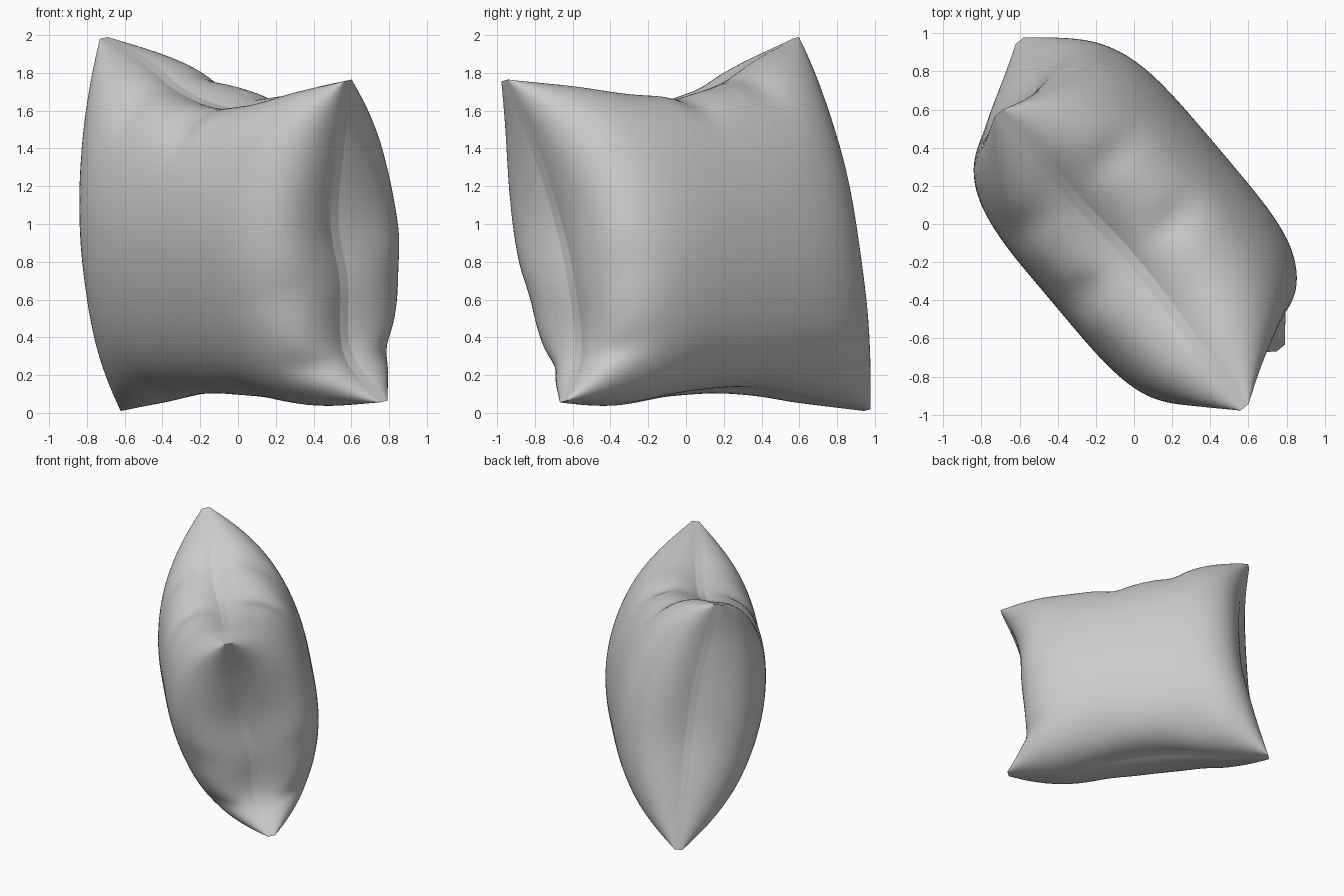
import bpy, bmesh, math
from mathutils import Vector

cube = bpy.data.objects.get("Cube")
if cube:
    bpy.data.objects.remove(cube, do_unlink=True)

# Seam corners
TL, TR = Vector((-.71, .58, 1.985)), Vector((.58, -.96, 1.76))
BL, BR = Vector((-.6, .96, .015)), Vector((.77, -.65, .06))


def path(start, middle, end):
    """Evenly spaced control points of one seam edge."""
    return [start] + [Vector(p) for p in middle] + [end]


top = path(TL, [(-.5, .36, 1.87), (-.29, .11, 1.7), (-.06, -.13, 1.61),
                (.15, -.39, 1.63), (.37, -.69, 1.71)], TR)
bottom = path(BL, [(-.33, .65, .07), (-.05, .32, .13), (.22, 0, .11),
                   (.5, -.33, .05)], BR)
left = path(BL, [(-.56, .84, .42), (-.53, .72, .85), (-.55, .66, 1.25),
                 (-.62, .6, 1.65)], TL)
right = path(BR, [(.58, -.57, .32), (.56, -.61, .7), (.51, -.68, 1.02),
                  (.54, -.8, 1.4)], TR)


def along(points, t):
    """Smooth point on a seam edge (Catmull-Rom)."""
    x = t * (len(points) - 1)
    i = min(int(x), len(points) - 2)
    f = x - i
    b, c = points[i], points[i + 1]
    a = points[i - 1] if i else b * 2 - c
    d = points[i + 2] if i + 2 < len(points) else c * 2 - b
    return (b * 2 + (c - a) * f + (a * 2 - b * 5 + c * 4 - d) * f ** 2
            + (b * 3 - a - c * 3 + d) * f ** 3) / 2


# Creases running in from the seam: u, v, width along u, width along v, depth
CREASES = [(-.42, 1, .1, .25, .16), (.05, 1, .1, .25, .2),
           (-.45, -1, .14, .2, .1), (.3, -1, .14, .2, .08),
           (1, -.68, .2, .09, .16), (1, -.25, .25, .14, .06)]

axis_out = (TL - BL + TR - BR).cross(TR - TL + BR - BL).normalized()
SEAM, PUFF, FILL = .028, .55, .9


def cushion_point(u, v, side):
    s, t = (u + 1) / 2, (v + 1) / 2
    flat = BL.lerp(BR, s).lerp(TL.lerp(TR, s), t)
    pulled = (along(bottom, s).lerp(along(top, s), t)
              + along(left, t).lerp(along(right, t), s) - flat)
    full = math.sqrt(max(0, (1 - u ** 4) * (1 - v ** 2)))
    full *= 1 - sum(k * math.exp(-((u - cu) / wu) ** 2 - ((v - cv) / wv) ** 2)
                    for cu, cv, wu, wv, k in CREASES)
    return pulled.lerp(flat, FILL * full) + axis_out * side * (SEAM + PUFF * full)


# Two puffed panels, with rows packed closer towards the seam
N = 64
steps = [math.sin((i / N - .5) * math.pi) for i in range(N + 1)]
bm = bmesh.new()
panels = []
for side in (1, -1):
    grid = [[bm.verts.new(cushion_point(u, v, side)) for v in steps] for u in steps]
    panels.append(grid)
    for i in range(N):
        for j in range(N):
            bm.faces.new((grid[i][j], grid[i + 1][j],
                          grid[i + 1][j + 1], grid[i][j + 1]))

# Flat seam strip joining the panels
rim = ([(i, 0) for i in range(N)] + [(N, j) for j in range(N)]
       + [(i, N) for i in range(N, 0, -1)] + [(0, j) for j in range(N, 0, -1)])
front, back = panels
strip = set()
for (i, j), (k, m) in zip(rim, rim[1:] + rim[:1]):
    strip.add(bm.faces.new((front[i][j], front[k][m], back[k][m], back[i][j])))
bmesh.ops.recalc_face_normals(bm, faces=bm.faces)

# Smooth cloth with crisp seam edges
for f in bm.faces:
    f.smooth = True
for f in strip:
    for e in f.edges:
        if any(g not in strip for g in e.link_faces):
            e.smooth = False
for i, j in ((0, 0), (N, 0), (N, N), (0, N)):
    bm.edges.get((front[i][j], back[i][j])).smooth = False

mesh = bpy.data.meshes.new("pillow")
bm.to_mesh(mesh)
bm.free()

grey = bpy.data.materials.new("light_grey_cloth")
grey.use_nodes = True
colour = (.6, .6, .6, 1)
grey.diffuse_color = colour
grey.node_tree.nodes["Principled BSDF"].inputs["Base Color"].default_value = colour
mesh.materials.append(grey)

pillow = bpy.data.objects.new("pillow", mesh)
bpy.context.collection.objects.link(pillow)
